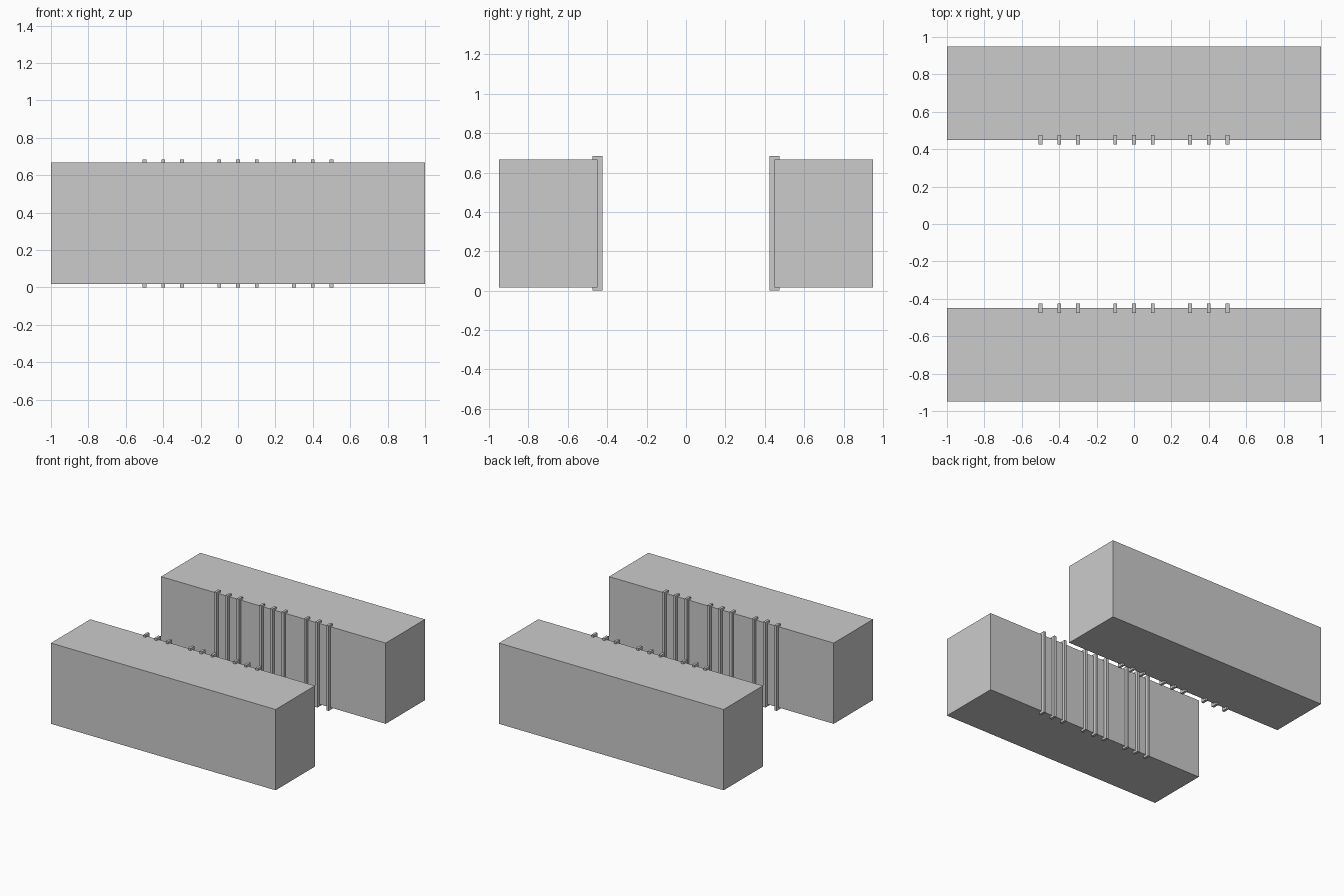
import bpy

if "Cube" in bpy.data.objects:
    bpy.data.objects.remove(bpy.data.objects["Cube"])


def box(name, x, y, z):
    """Axis-aligned box from (min, max) ranges."""
    bpy.ops.mesh.primitive_cube_add(size=1, location=[(a + b) / 2 for a, b in (x, y, z)])
    obj = bpy.context.object
    obj.name = name
    obj.scale = [b - a for a, b in (x, y, z)]
    bpy.ops.object.transform_apply(location=False, rotation=False, scale=True)
    return obj


RIB_W = 0.02

for side, s in (("front", -1), ("back", 1)):
    # Long block
    box(f"{side}_block", (-1, 1), sorted((s * 0.45, s * 0.95)), (0.0175, 0.6675))

    # Three groups of three vertical ribs on the inner face
    for g, group_x in enumerate((-0.4, 0, 0.4)):
        for r, dx in enumerate((-0.1, 0, 0.1)):
            x = group_x + dx
            box(f"{side}_rib_{g * 3 + r + 1}", (x - RIB_W / 2, x + RIB_W / 2),
                sorted((s * 0.425, s * 0.475)), (0, 0.685))
